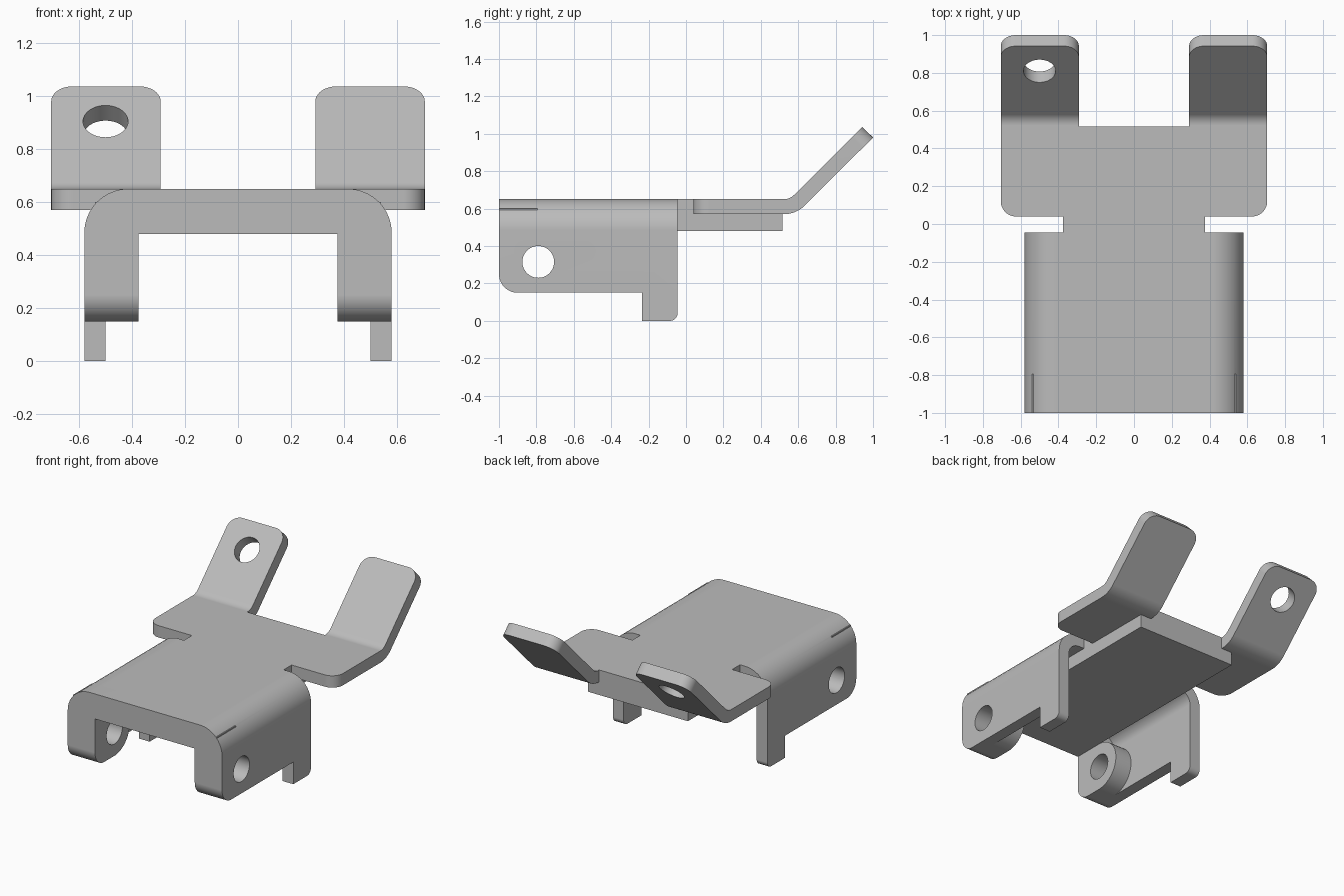
import bpy, bmesh
from math import sin, tan, pi
from mathutils import Vector, Matrix

cube = bpy.data.objects.get("Cube")
if cube:
    bpy.data.objects.remove(cube)

steel = bpy.data.materials.new("plain grey steel")
steel.use_nodes = True
GREY = (0.5, 0.5, 0.5, 1)
steel.diffuse_color = GREY
steel.node_tree.nodes["Principled BSDF"].inputs["Base Color"].default_value = GREY


def rounded(points, steps=12):
    """Turn (u, v, optional radius) corners into an outline with arcs."""
    out = []
    for i, p in enumerate(points):
        corner = Vector(p[:2])
        if len(p) == 2:
            out.append(corner)
            continue
        d1 = (Vector(points[i - 1][:2]) - corner).normalized()
        d2 = (Vector(points[(i + 1) % len(points)][:2]) - corner).normalized()
        half, r = d1.angle(d2) / 2, p[2]
        centre = corner + (d1 + d2).normalized() * r / sin(half)
        start = corner + d1 * r / tan(half) - centre
        end = corner + d2 * r / tan(half) - centre
        out += [centre + start.lerp(end, k / steps).normalized() * r
                for k in range(steps + 1)]
    return out


def add_object(name, bm):
    bmesh.ops.recalc_face_normals(bm, faces=bm.faces)
    mesh = bpy.data.meshes.new(name)
    bm.to_mesh(mesh)
    bm.free()
    mesh.materials.append(steel)
    obj = bpy.data.objects.new(name, mesh)
    bpy.context.scene.collection.objects.link(obj)
    return obj


def prism(name, axis, lo, hi, points, edit=None):
    """Extrude an outline along an axis."""
    place = {"x": lambda u, v, w: (w, u, v),
             "y": lambda u, v, w: (u, w, v),
             "z": lambda u, v, w: (u, v, w)}[axis]
    bm = bmesh.new()
    face = bm.faces.new([bm.verts.new(place(p.x, p.y, lo)) for p in rounded(points)])
    moved = bmesh.ops.extrude_face_region(bm, geom=[face])["geom"]
    bmesh.ops.translate(bm, vec=place(0, 0, hi - lo),
                        verts=[g for g in moved if isinstance(g, bmesh.types.BMVert)])
    if edit:
        edit(bm)
    return add_object(name, bm)


def pin(name, centre, turn, radius=0.085):
    bm = bmesh.new()
    bmesh.ops.create_cone(bm, cap_ends=True, segments=48, radius1=radius, radius2=radius,
                          depth=2 if turn[1] == "Y" else 0.4,
                          matrix=Matrix.Translation(centre) @ Matrix.Rotation(turn[0], 4, turn[1]))
    return add_object(name, bm)


def combine(base, tool, operation):
    """Apply a boolean and remove the tool."""
    tool.hide_render = True
    mod = base.modifiers.new(operation, "BOOLEAN")
    mod.operation, mod.solver, mod.object = operation, "EXACT", tool
    graph = bpy.context.evaluated_depsgraph_get()
    mesh = bpy.data.meshes.new_from_object(base.evaluated_get(graph))
    base.modifiers.clear()
    base.data = mesh
    bpy.data.objects.remove(tool)


def round_tip(bm):
    edges = [e for e in bm.edges
             if all(v.co.y > 0.9 for v in e.verts)
             and abs(e.verts[0].co.x - e.verts[1].co.x) < 0.001]
    bmesh.ops.bevel(bm, geom=edges, offset=0.08, segments=10, profile=0.5, affect="EDGES")


# Channel: folded sheet with a thicker rib under its top
half = [(0.58, -0.1), (0.58, 0.65, 0.165)]
inner = [(0.375, 0.48), (0.375, 0.57), (0.5, 0.57, 0.085), (0.5, -0.1)]
flip = lambda pts: [(-p[0], *p[1:]) for p in reversed(pts)]
bracket = prism("bracket", "y", -1.1, 0.1, half + flip(half) + flip(inner) + inner)

# Round bosses inside the side walls
boss = [(-1.1, 0.15), (-0.625, 0.15, 0.165), (-0.625, 0.48, 0.165),
        (-0.795, 0.48), (-0.795, 0.6), (-1.1, 0.6)]
for lo, hi in ((0.375, 0.54), (-0.54, -0.375)):
    combine(bracket, prism("boss", "x", lo, hi, boss), "UNION")

# Side outline of the walls, with the hanging tabs at the back
side = [(-1, 0.9), (-1, 0.15, 0.1), (-0.235, 0.15), (-0.235, 0),
        (-0.045, 0, 0.04), (-0.045, 0.9)]
combine(bracket, prism("side_outline", "x", -1, 1, side), "INTERSECT")

# Neck and thick rear plate
neck = [(-0.375, -0.2), (0.375, -0.2), (0.375, 0.515), (-0.375, 0.515)]
combine(bracket, prism("neck_plate", "z", 0.48, 0.65, neck), "UNION")

# Wide wing sheet
wing = [(-0.705, 0.04, 0.08), (0.705, 0.04, 0.08), (0.705, 0.515), (-0.705, 0.515)]
combine(bracket, prism("wing_sheet", "z", 0.57, 0.65, wing), "UNION")

# Bent-up lugs
lug = [(0.4, 0.65), (0.555, 0.65, 0.08), (0.942, 1.037), (1, 0.98),
       (0.589, 0.57, 0.16), (0.4, 0.57)]
for lo, hi in ((0.292, 0.705), (-0.705, -0.292)):
    combine(bracket, prism("lug", "x", lo, hi, lug, round_tip), "UNION")

# Pin hole through both walls, and one hole in the right lug
combine(bracket, pin("wall_hole", (0, -0.79, 0.315), (pi / 2, "Y")), "DIFFERENCE")
combine(bracket, pin("lug_hole", (-0.5, 0.81, 0.905), (pi / 4, "X")), "DIFFERENCE")

# Smooth bends, sharp cut edges
bpy.ops.object.select_all(action="DESELECT")
bracket.select_set(True)
bpy.context.view_layer.objects.active = bracket
bpy.ops.object.shade_smooth_by_angle(angle=pi / 6)
weighted = bracket.modifiers.new("Even shading", "WEIGHTED_NORMAL")
weighted.keep_sharp = True
